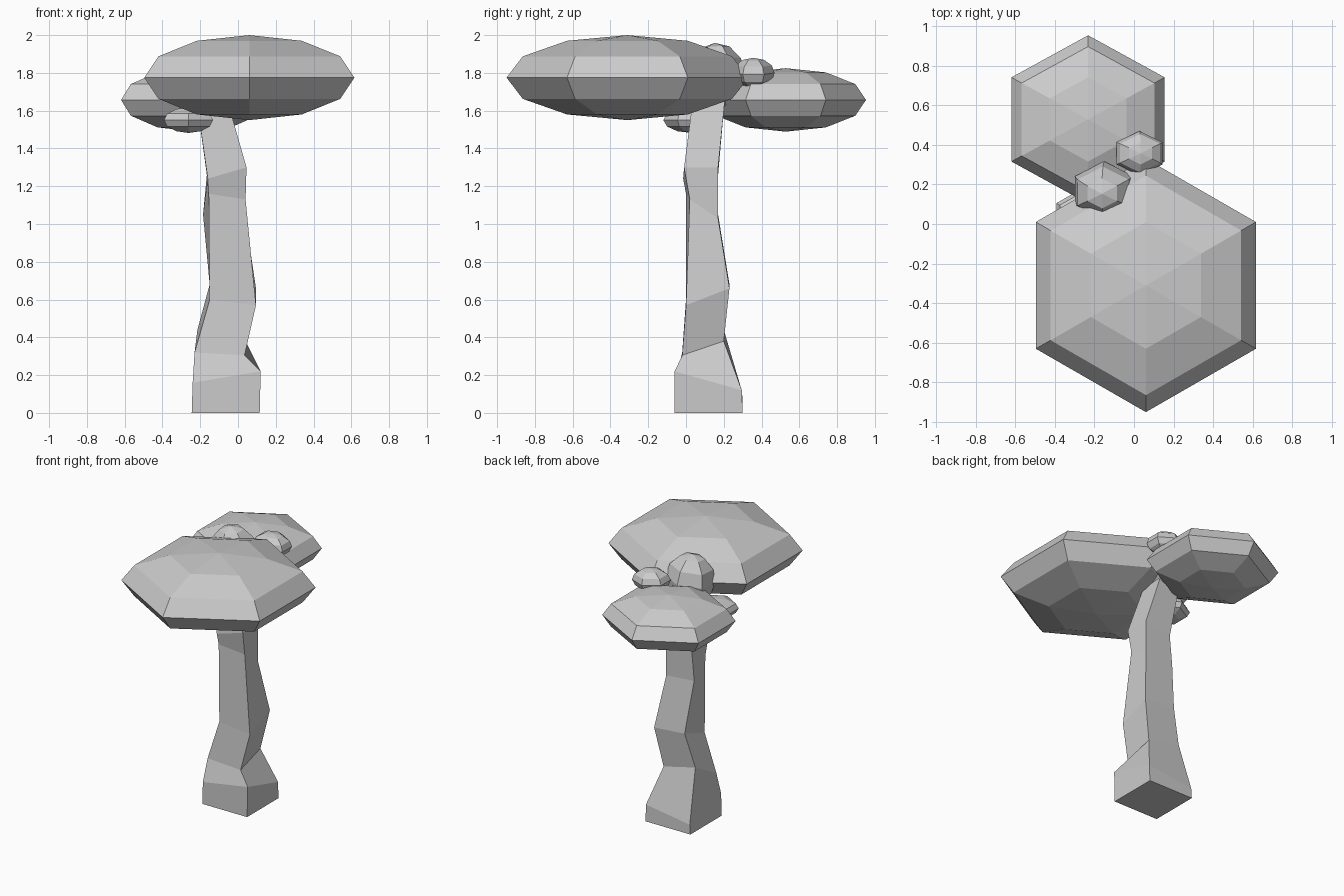
import bpy, bmesh, math

if "Cube" in bpy.data.objects:
    bpy.data.objects.remove(bpy.data.objects["Cube"])

grey = bpy.data.materials.new("plain_grey")
grey.diffuse_color = (0.6, 0.6, 0.6, 1)
grey.use_nodes = True
grey.node_tree.nodes["Principled BSDF"].inputs["Base Color"].default_value = grey.diffuse_color


def finish(name, bm):
    bmesh.ops.recalc_face_normals(bm, faces=bm.faces[:])
    mesh = bpy.data.meshes.new(name)
    bm.to_mesh(mesh)
    bm.free()
    mesh.materials.append(grey)
    obj = bpy.data.objects.new(name, mesh)
    bpy.context.collection.objects.link(obj)
    return obj


def leaf_clump(name, centre, radii, tilt=(0, 0, 0)):
    """Squashed six-sided ball with corners pointing along y."""
    bm = bmesh.new()
    bmesh.ops.create_uvsphere(bm, u_segments=6, v_segments=6, radius=1)
    # turn the ball so that a corner points along +y
    rim = max(bm.verts, key=lambda v: v.co.x ** 2 + v.co.y ** 2)
    turn = math.pi / 2 - math.atan2(rim.co.y, rim.co.x)
    c, s = math.cos(turn), math.sin(turn)
    for v in bm.verts:
        x, y = v.co.x, v.co.y
        v.co = ((x * c - y * s) * radii[0], (x * s + y * c) * radii[1], v.co.z * radii[2])
    obj = finish(name, bm)
    obj.location = centre
    obj.rotation_euler = [math.radians(a) for a in tilt]


# Crooked four-sided trunk: corners run front left, front right, back right, back left
rings = [
    [(-.245, -.06, 0), (.115, -.06, 0), (.115, .30, 0), (-.245, .30, 0)],
    [(-.24, -.06, .16), (.12, -.06, .22), (.115, .295, .12), (-.24, .30, .07)],
    [(-.23, -.02, .32), (.035, -.02, .305), (.04, .20, .38), (-.215, .20, .44)],
    [(-.15, 0, .60), (.095, 0, .57), (.095, .23, .66), (-.15, .23, .68)],
    [(-.155, 0, 1.16), (.04, .02, 1.13), (.04, .17, 1.03), (-.185, .17, 1.05)],
    [(-.16, -.015, 1.24), (.045, -.01, 1.30), (.04, .17, 1.30), (-.165, .17, 1.26)],
    [(-.22, .035, 1.66), (-.055, .035, 1.65), (-.055, .205, 1.65), (-.22, .205, 1.66)],
]
bm = bmesh.new()
loops = [[bm.verts.new(p) for p in ring] for ring in rings]
for low, high in zip(loops, loops[1:]):
    for i in range(4):
        j = (i + 1) % 4
        bm.faces.new((low[i], low[j], high[j], high[i]))
bm.faces.new(loops[0][::-1])
bm.faces.new(loops[-1])
finish("trunk", bm)

# Foliage: two broad canopies and three small clumps
leaf_clump("front_canopy", (.06, -.31, 1.775), (.642, .64, .225))
leaf_clump("back_canopy", (-.232, .528, 1.657), (.447, .425, .168))
leaf_clump("upper_clump", (-.15, .165, 1.78), (.172, .152, .18), (4, -4, 0))
leaf_clump("side_clump", (.028, .357, 1.80), (.135, .112, .08), (0, 4, 0))
leaf_clump("lower_clump", (-.262, .03, 1.55), (.15, .15, .068))
